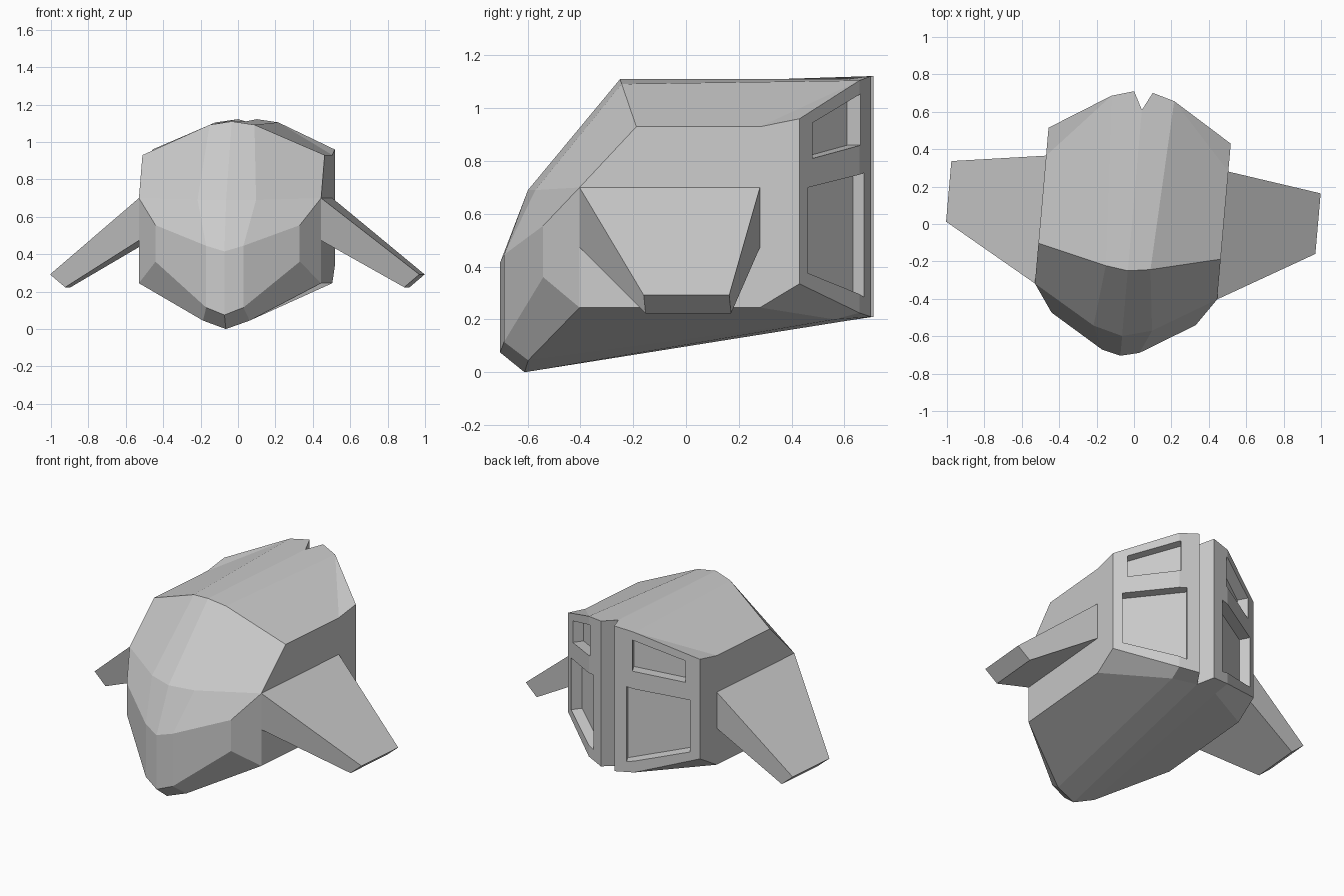
import bpy, bmesh, math
from mathutils import Vector

if "Cube" in bpy.data.objects:
    bpy.data.objects.remove(bpy.data.objects["Cube"])

YAW = math.radians(-5)


def half_mesh(name, points, faces):
    """Right half of a part; mirrored across its own centre plane."""
    bm = bmesh.new()
    v = [bm.verts.new(p) for p in points]
    for f in faces:
        bm.faces.new([v[i] for i in f])
    bmesh.ops.recalc_face_normals(bm, faces=bm.faces)
    me = bpy.data.meshes.new(name)
    bm.to_mesh(me)
    bm.free()
    ob = bpy.data.objects.new(name, me)
    bpy.context.collection.objects.link(ob)
    ob.location = (-0.011, 0.001, 0)
    ob.rotation_euler.z = YAW
    m = ob.modifiers.new("mirror", 'MIRROR')
    m.use_clip = True
    return ob


BOX = [(0, 1, 2, 3), (7, 6, 5, 4)] + [(i, i + 4, (i + 1) % 4 + 4, (i + 1) % 4) for i in range(4)]

# hull: lettered points of the right half, then faces spelled with the letters
P = dict(
    # front rows from roof edge down to the keel
    a=(0, -.252, 1.11), b=(.12, -.235, 1.092), c=(.489, -.147, .93),
    d=(0, -.602, .69), e=(.157, -.56, .69), f=(.489, -.363, .7),
    g=(0, -.708, .415), h=(.1, -.684, .445), i=(.387, -.51, .555),
    j=(0, -.708, .075), k=(.1, -.684, .115), l=(.387, -.51, .36),
    m=(0, -.615, 0), n=(.125, -.59, .045), o=(.489, -.363, .245),
    # rear side corners, rear panel, centre groove
    p=(.489, .323, .245), q=(.489, .323, .93),
    r=(.489, .473, .96), s=(.489, .473, .335),
    t=(.168, .673, 1.105), u=(.168, .673, .225),
    v=(.05, .707, 1.122), w=(.05, .707, .21),
    x=(0, .611, 1.11), y=(0, .611, .195), z=(.15, .577, .2))
FACES = ("abed bcfe dehg efih ghkj hilk jknm klon ifol "   # front
         "abtvx bcqt qrt cfopsrq "                          # roof, side
         "rsut tuwv vwyx "                                  # rear
         "mnzy nopz psuz zuwy").split()                     # underside
keys = list(P)
hull = half_mesh("hull", list(P.values()), [[keys.index(ch) for ch in f] for f in FACES])

# swept, drooping side wings
wing = []
for ya, yb, xt, zt, xb, zb in ((-.363, .323, .489, .7, .489, .473),
                               (-.075, .25, .991, .292, .91, .223)):
    wing += [(xt, ya, zt), (xt, yb, zt), (xb, yb, zb), (xb, ya, zb)]
half_mesh("wings", wing, BOX)

# recessed windows in the rear panels: (outer x, low z, high z), (inner x, low z, high z)
N = Vector((.529, .849, 0))
for label, (xo, o0, o1), (xi, i0, i1) in (
        ("upper", (.418, .81, .945), (.16, .86, 1.055)),
        ("lower", (.442, .375, .70), (.13, .285, .755))):
    ring = [Vector((x, .473 + (.489 - x) * .623, z))
            for x, z in ((xo, o0), (xo, o1), (xi, i1), (xi, i0))]
    cutter = half_mesh(label + "_window_cutter",
                       [q + N * .06 for q in ring] + [q - N * .065 for q in ring], BOX)
    cutter.hide_render = True
    cutter.hide_viewport = False
    cutter.display_type = 'WIRE'
    cut = hull.modifiers.new(label + "_window", 'BOOLEAN')
    cut.operation = 'DIFFERENCE'
    cut.solver = 'EXACT'
    cut.object = cutter

# bake the hull and drop the cutters
bpy.context.view_layer.update()
bpy.context.view_layer.objects.active = hull
hull.select_set(True)
for name in [m.name for m in hull.modifiers]:
    bpy.ops.object.modifier_apply(modifier=name)
for ob in [o for o in bpy.data.objects if o.name.endswith("cutter")]:
    bpy.data.objects.remove(ob)
